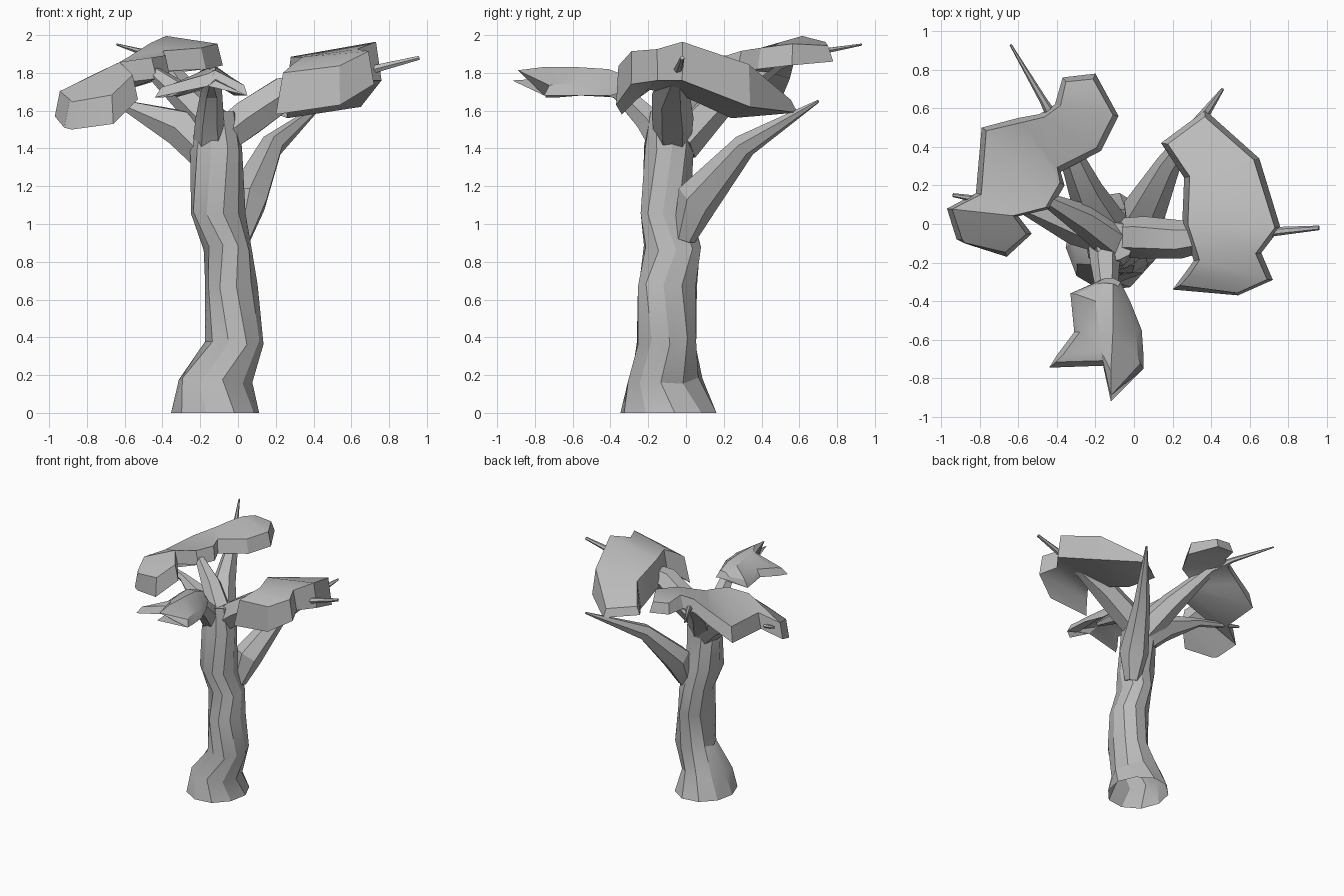
import bpy, bmesh, math, random
from mathutils import Vector

random.seed(4)
if "Cube" in bpy.data.objects:
    bpy.data.objects.remove(bpy.data.objects["Cube"], do_unlink=True)

GREY = (0.5, 0.5, 0.5, 1)
mat = bpy.data.materials.new("plain grey")
mat.use_nodes = True
mat.diffuse_color = GREY
mat.node_tree.nodes["Principled BSDF"].inputs["Base Color"].default_value = GREY


def loft(name, rings, capped=True):
    """Skin equal-length closed rings and cap the ends."""
    bm = bmesh.new()
    rows = [[bm.verts.new(p) for p in ring] for ring in rings]
    n = len(rows[0])
    for a, b in zip(rows, rows[1:]):
        for i in range(n):
            j = (i + 1) % n
            bm.faces.new((a[i], a[j], b[j], b[i]))
    if capped:
        bm.faces.new(rows[0])
    bm.faces.new(rows[-1])
    bmesh.ops.recalc_face_normals(bm, faces=bm.faces)
    mesh = bpy.data.meshes.new(name)
    bm.to_mesh(mesh)
    bm.free()
    mesh.materials.append(mat)
    ob = bpy.data.objects.new(name, mesh)
    bpy.context.collection.objects.link(ob)
    bpy.ops.object.select_all(action='DESELECT')
    ob.select_set(True)
    bpy.context.view_layer.objects.active = ob
    bpy.ops.object.shade_smooth_by_angle(angle=math.radians(28))


def branch(name, path, sides=6):
    """Tapered limb along (x, y, z, radius) points."""
    pts = [Vector(p[:3]) for p in path]
    rings = []
    for i, p in enumerate(pts):
        d = (pts[min(i + 1, len(pts) - 1)] - pts[max(i - 1, 0)]).normalized()
        u = d.cross(Vector((0, 0, 1))).normalized()
        v = u.cross(d)
        rings.append([p + path[i][3] * (u * math.cos(a) + v * math.sin(a))
                      for a in (math.tau * k / sides for k in range(sides))])
    loft(name, rings)


def canopy(name, sections, inset=0.03):
    """Foliage slab from (thickness, edge-to-edge points): wide underside, top pulled in."""
    low = [[Vector(p) for p in s[1:]] for s in sections]
    top = [[p.copy() for p in s] for s in low]
    for s in top:
        across = (s[-1] - s[0]).normalized() * inset
        s[0] += across
        s[-1] -= across
    for end, near in ((0, 1), (-1, -2)):
        for p, q in zip(top[end], low[near]):
            p += (q - p).normalized() * inset
    loft(name, [t + [p - Vector((0, 0, s[0])) for p in reversed(b)]
                for s, t, b in zip(sections, top, low)])


# Trunk, open at the foot: centre x, centre y, height, radius x, radius y
TRUNK = [(-.12, -.09, 0, .235, .255), (-.12, -.11, .17, .195, .195),
         (-.02, -.105, .38, .155, .16), (-.035, -.1, .68, .14, .16),
         (-.055, -.07, .87, .13, .155), (-.105, -.105, 1.07, .145, .14),
         (-.115, -.09, 1.4, .14, .135), (-.1, -.09, 1.58, .1, .1)]
SIDES = 10
rings = []
for k, (cx, cy, z, rx, ry) in enumerate(TRUNK):
    ring = []
    for i in range(SIDES):
        a = math.tau * i / SIDES + 0.12 * (-1) ** k
        r = random.uniform(0.98, 1.04)
        dz = random.uniform(-.02, .02) if z else 0
        ring.append((cx + rx * r * math.cos(a), cy + ry * r * math.sin(a), z + dz))
    rings.append(ring)
loft("trunk", rings, capped=False)

# Limbs
branch("left_branch", [(-.08, -.07, 1.46, .1), (.05, -.07, 1.56, .11),
                       (.24, -.08, 1.69, .1), (.6, -.05, 1.79, .03), (.96, -.02, 1.88, .012)])
branch("back_branch", [(.01, -.01, .92, .06), (.05, .06, 1.13, .115),
                       (.18, .31, 1.415, .065), (.46, .7, 1.65, .008)])
branch("front_branch", [(-.14, -.1, 1.42, .1), (-.15, -.21, 1.56, .075),
                        (-.14, -.36, 1.71, .055), (-.14, -.6, 1.75, .02)])
branch("back_right_branch", [(-.13, -.04, 1.43, .12), (-.25, .17, 1.64, .09),
                             (-.38, .48, 1.85, .04), (-.47, .64, 1.9, .02),
                             (-.64, .93, 1.95, .006)])
branch("right_branch", [(-.13, -.06, 1.34, .1), (-.3, 0, 1.51, .11),
                        (-.58, .09, 1.62, .035), (-.94, .15, 1.69, .01)])
branch("upper_right_branch", [(-.1, -.09, 1.5, .1), (-.27, .03, 1.66, .08),
                              (-.46, .13, 1.81, .035)])

# Foliage slabs
canopy("left_canopy", [
    (.05, (.14, .42, 1.66), (.37, .59, 1.64)),
    (.23, (.26, .24, 1.79), (.65, .34, 1.85)),
    (.21, (.25, 0, 1.88), (.76, -.02, 1.97)),
    (.17, (.31, -.19, 1.88), (.66, -.15, 1.93)),
    (.18, (.26, -.26, 1.84), (.72, -.29, 1.92)),
    (.2, (.2, -.34, 1.78), (.54, -.37, 1.83))])

canopy("right_canopy", [
    (.08, (-.37, .76, 1.96), (-.2, .78, 1.94)),
    (.11, (-.41, .62, 2.0), (-.08, .56, 1.95)),
    (.11, (-.49, .57, 1.96), (-.17, .38, 1.93)),
    (.11, (-.6, .55, 1.88), (-.38, .27, 1.92)),
    (.12, (-.79, .5, 1.77), (-.36, .2, 1.9)),
    (.12, (-.82, .16, 1.77), (-.43, .08, 1.89)),
    (.12, (-.97, .08, 1.69), (-.6, .04, 1.87)),
    (.14, (-.92, -.08, 1.65), (-.53, -.05, 1.8)),
    (.14, (-.88, -.1, 1.64), (-.66, -.17, 1.67))])

canopy("front_canopy", [
    (.04, (-.19, -.3, 1.75), (-.15, -.28, 1.77), (-.11, -.28, 1.77), (-.07, -.3, 1.75)),
    (.06, (-.33, -.36, 1.73), (-.2, -.4, 1.81), (-.11, -.41, 1.82), (-.02, -.4, 1.74)),
    (.06, (-.31, -.56, 1.74), (-.18, -.57, 1.82), (-.11, -.57, 1.83), (.04, -.55, 1.74)),
    (.06, (-.4, -.68, 1.73), (-.17, -.66, 1.82), (-.12, -.76, 1.83), (.05, -.69, 1.74)),
    (.05, (-.44, -.745, 1.72), (-.16, -.735, 1.78), (-.12, -.92, 1.81), (.05, -.75, 1.73))])
